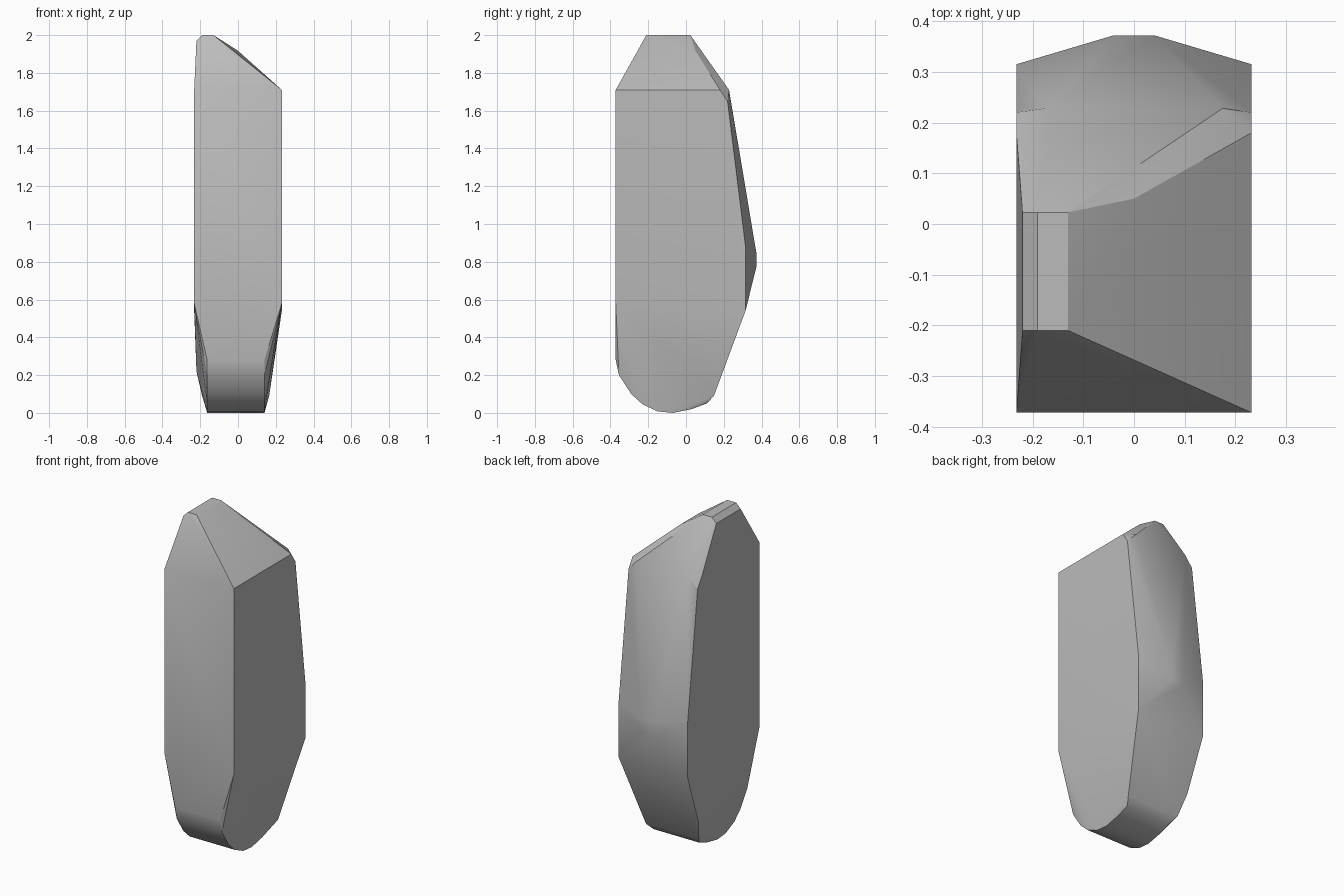
import bpy
import bmesh
from math import radians

default = bpy.data.objects.get("Cube")
if default:
    bpy.data.objects.remove(default)

# One plain grey
grey = bpy.data.materials.new("plain grey")
grey.use_nodes = True
colour = (0.5, 0.5, 0.5, 1)
grey.diffuse_color = colour
grey.node_tree.nodes["Principled BSDF"].inputs["Base Color"].default_value = colour

W = 0.232          # half width of the body
FRONT = -0.372     # flat front plane
points = []


def both(x, y, z):
    """Add a point and its mirror image."""
    points.extend([(x, y, z), (-x, y, z)])


# Flat front and its slanted lower corners
both(W, FRONT, 1.71)
both(W, FRONT, 0.58)

# Ridged back: side corners and the narrow central spine
for z in (0.54, 0.88):
    both(W, 0.315, z)
for z in (0.77, 0.85):
    both(0.04, 0.372, z)

# Chamfered shoulders at the back
both(W, 0.18, 1.71)
both(W, 0.22, 1.65)
both(0.175, 0.228, 1.71)

# Narrow top ridge, offset to one side, with a gently bulging slope
for y in (-0.21, 0.023):
    for x, z in ((-0.22, 1.97), (-0.19, 2.0), (-0.13, 2.0)):
        points.append((x, y, z))
points.extend([(0.0, -0.12, 1.917), (0.0, 0.05, 1.917)])

# Rounded bottom, swept across the tapered width
foot = [(FRONT, 0.28), (-0.355, 0.2), (-0.29, 0.1), (-0.23, 0.045),
        (-0.15, 0.008), (-0.07, 0), (0.03, 0.02), (0.11, 0.05)]
for y, z in foot:
    points.extend([(-0.163, y, z), (0.14, y, z)])
points.extend([(-0.19, 0.148, 0.09), (0.165, 0.148, 0.09), (-0.22, 0.195, 0.22)])

# Wrap the corners into one faceted solid
bm = bmesh.new()
for p in points:
    bm.verts.new(p)
hull = bmesh.ops.convex_hull(bm, input=bm.verts)
loose = [v for v in bm.verts if not v.link_faces]
bmesh.ops.delete(bm, geom=loose, context='VERTS')
bmesh.ops.dissolve_limit(bm, angle_limit=radians(1), verts=bm.verts, edges=bm.edges)
bmesh.ops.recalc_face_normals(bm, faces=bm.faces)
mesh = bpy.data.meshes.new("faceted_body")
bm.to_mesh(mesh)
bm.free()

body = bpy.data.objects.new("faceted_body", mesh)
bpy.context.collection.objects.link(body)
mesh.materials.append(grey)

# Smooth the shallow bends and keep the strong edges crisp
bpy.ops.object.select_all(action='DESELECT')
body.select_set(True)
bpy.context.view_layer.objects.active = body
bpy.ops.object.shade_smooth_by_angle(angle=radians(30))
